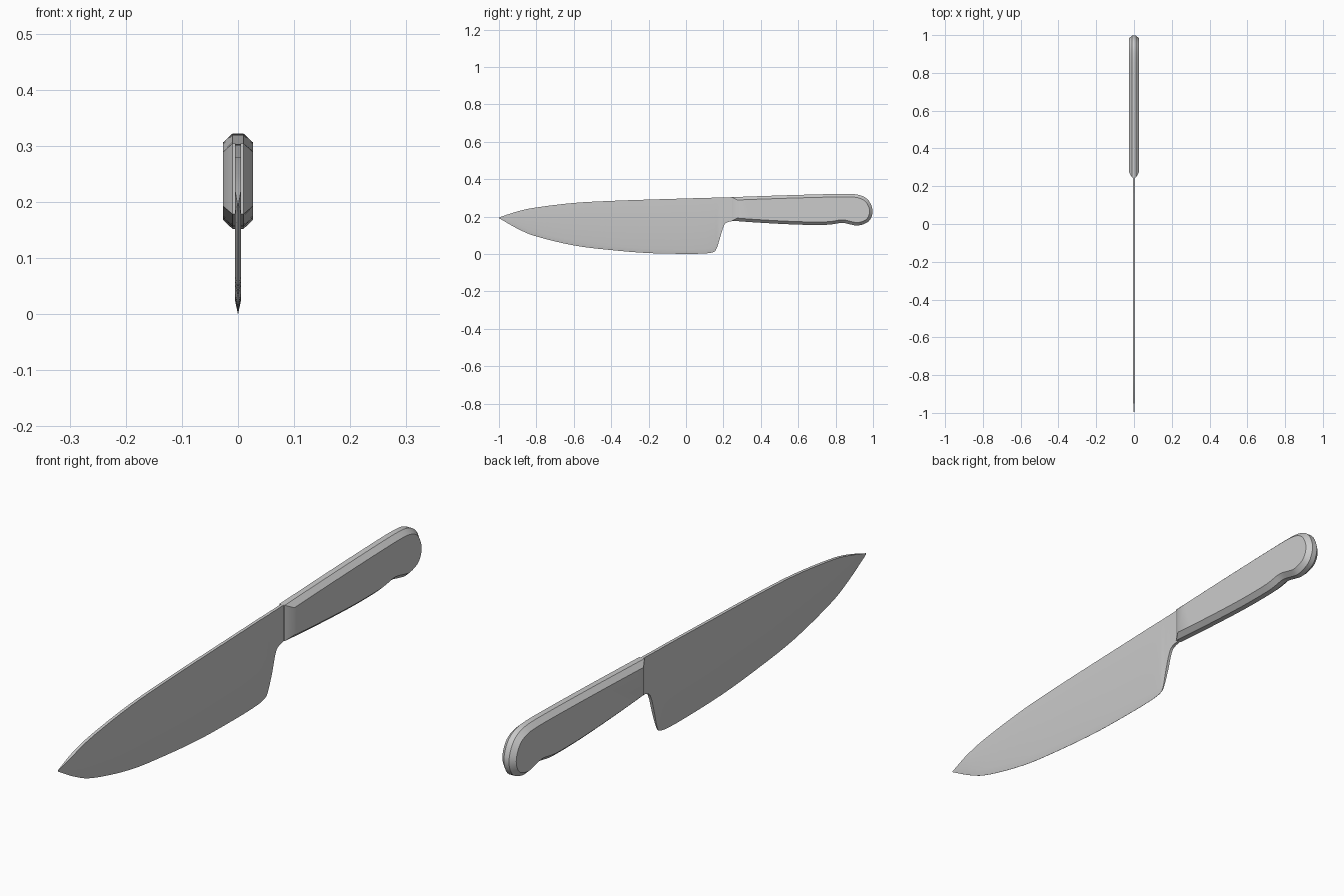
import bpy, bmesh, math
from mathutils import Vector

if "Cube" in bpy.data.objects:
    bpy.data.objects.remove(bpy.data.objects["Cube"])


def smooth_rows(rows, steps):
    """Catmull-Rom interpolation through rows of numbers."""
    rows = [Vector(r) for r in rows]
    out = []
    for i in range(len(rows) - 1):
        p0, p1 = rows[max(i - 1, 0)], rows[i]
        p2, p3 = rows[i + 1], rows[min(i + 2, len(rows) - 1)]
        for s in range(steps):
            t = s / steps
            out.append(0.5 * (2 * p1 + (p2 - p0) * t
                              + (2 * p0 - 5 * p1 + 4 * p2 - p3) * t * t
                              + (3 * p1 - p0 - 3 * p2 + p3) * t ** 3))
    return out + [rows[-1]]


def loft(name, loops):
    """Bridge closed loops of points and cap both ends."""
    bm = bmesh.new()
    rings = [[bm.verts.new(p) for p in loop] for loop in loops]
    n = len(rings[0])
    for a, b in zip(rings, rings[1:]):
        for i in range(n):
            j = (i + 1) % n
            bm.faces.new((a[i], a[j], b[j], b[i]))
    bm.faces.new(rings[0])
    bm.faces.new(rings[-1])
    bmesh.ops.recalc_face_normals(bm, faces=bm.faces[:])
    mesh = bpy.data.meshes.new(name)
    bm.to_mesh(mesh)
    bm.free()
    obj = bpy.data.objects.new(name, mesh)
    bpy.context.collection.objects.link(obj)
    bpy.ops.object.select_all(action='DESELECT')
    obj.select_set(True)
    bpy.context.view_layer.objects.active = obj
    bpy.ops.object.shade_smooth_by_angle(angle=math.radians(30))
    return obj


# Blade: stations of y, spine z, lower z, lower edge half width
stations = [
    (-1.0, 0.196, 0.192, 0.0004), (-0.9, 0.228, 0.135, 0.0004),
    (-0.8, 0.249, 0.094, 0.0004), (-0.6, 0.273, 0.046, 0.0004),
    (-0.4, 0.284, 0.021, 0.0004), (-0.2, 0.291, 0.005, 0.0004),
    (0.0, 0.297, 0.001, 0.0004), (0.1, 0.300, 0.003, 0.0004),
    (0.145, 0.301, 0.010, 0.0006), (0.163, 0.301, 0.028, 0.002),
    (0.183, 0.302, 0.090, 0.005), (0.2, 0.302, 0.145, 0.005),
    (0.217, 0.303, 0.168, 0.005), (0.26, 0.304, 0.178, 0.005)]
sections = []
for y, top, low, edge in smooth_rows(stations, 4):
    half = min(0.0055, 0.001 + (y + 1) * 0.06)
    mid = low + min(0.024, (top - low) * 0.5)
    sections.append([(-half, y, top), (-half, y, mid), (-edge, y, low),
                     (edge, y, low), (half, y, mid), (half, y, top)])
loft("blade", sections)

# Handle: side outline from the front top corner round the butt
outline = [
    (0.245, 0.304), (0.5, 0.313), (0.75, 0.320), (0.88, 0.321),
    (0.935, 0.313), (0.97, 0.293), (0.99, 0.262), (0.998, 0.228),
    (0.99, 0.194), (0.968, 0.168), (0.92, 0.152), (0.88, 0.158),
    (0.835, 0.167), (0.79, 0.160), (0.74, 0.156), (0.6, 0.157),
    (0.4, 0.167), (0.245, 0.178)]
rim = smooth_rows(outline, 3)


def inset(points, d):
    """Offset a clockwise outline inwards."""
    out = []
    for i, p in enumerate(points):
        a = (p - points[i - 1]).normalized()
        b = (points[(i + 1) % len(points)] - p).normalized()
        na, nb = Vector((a.y, -a.x)), Vector((b.y, -b.x))
        out.append(p + (na + nb) * d / (1 + na.dot(nb)))
    return out


side = inset(rim, 0.016)
side[0].x = side[-1].x = 0.275  # longer bevel where the blade enters


def at(points, x):
    return [(x, p.x, p.y) for p in points]


loft("handle", [at(side, -0.027), at(rim, -0.010),
                at(rim, 0.010), at(side, 0.027)])
